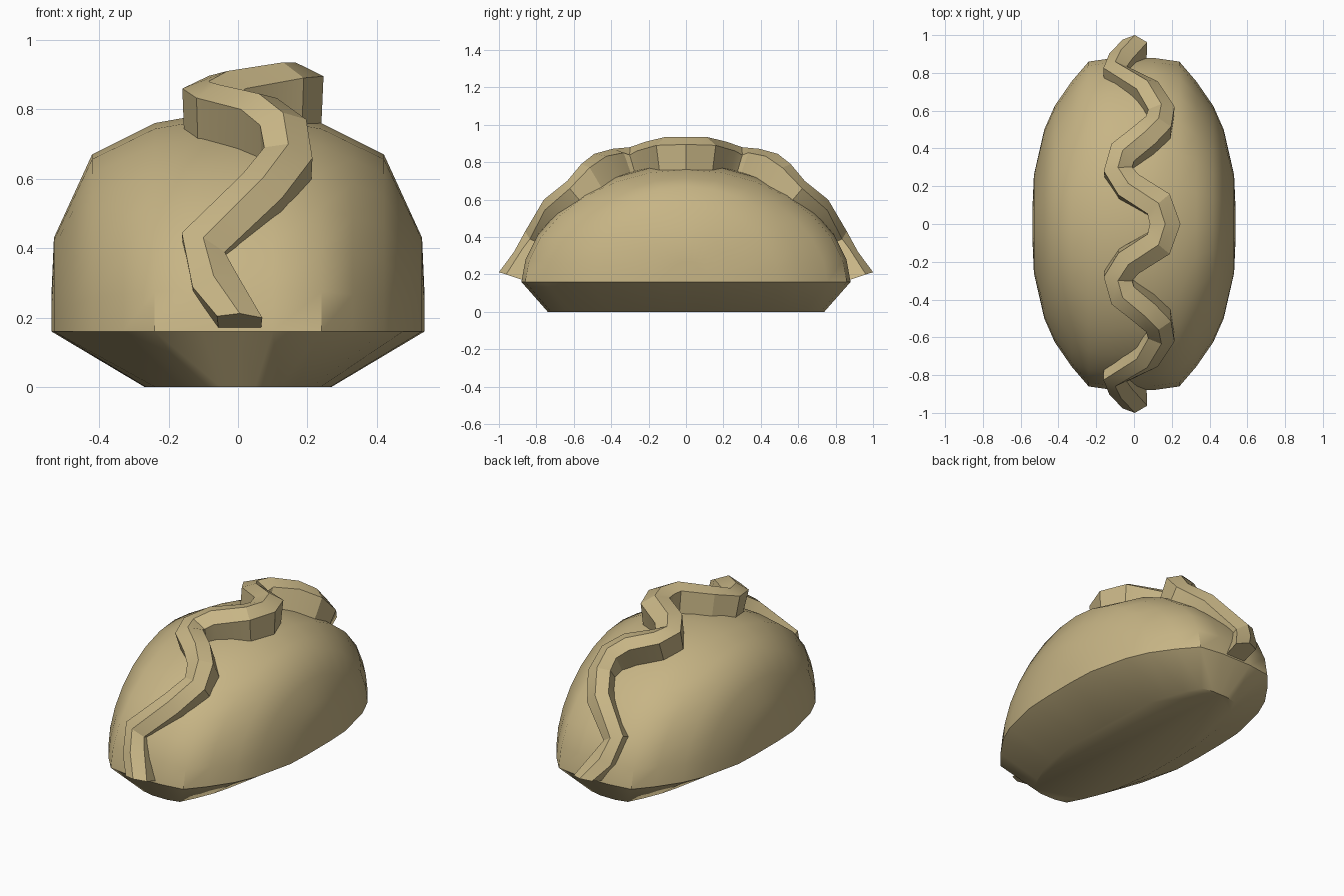
import bpy, bmesh, math
from mathutils import Vector

if "Cube" in bpy.data.objects:
    bpy.data.objects.remove(bpy.data.objects["Cube"])

dough = bpy.data.materials.new("tan dough")
dough.diffuse_color = (0.57, 0.46, 0.235, 1)
dough.use_nodes = True
dough.node_tree.nodes["Principled BSDF"].inputs["Base Color"].default_value = dough.diffuse_color


def finish(bm, name, angle):
    bmesh.ops.remove_doubles(bm, verts=bm.verts, dist=0.0005)
    bmesh.ops.recalc_face_normals(bm, faces=bm.faces)
    me = bpy.data.meshes.new(name)
    bm.to_mesh(me)
    bm.free()
    ob = bpy.data.objects.new(name, me)
    bpy.context.collection.objects.link(ob)
    me.materials.append(dough)
    bpy.ops.object.select_all(action='DESELECT')
    ob.select_set(True)
    bpy.context.view_layer.objects.active = ob
    bpy.ops.object.shade_smooth_by_angle(angle=math.radians(angle))
    return ob


# Dumpling body: half-ellipse arches side by side across x, over a tapered base
RIM = 0.16
half = [(0.537, 0.10, 0.27), (0.53, 0.26, 0.43), (0.475, 0.50, 0.55), (0.42, 0.625, 0.67),
        (0.33, 0.755, 0.715), (0.24, 0.86, 0.76), (0.10, 0.88, 0.785)]
slices = [(-x, y, z) for x, y, z in half] + [(0, 0.88, 0.79)] + half[::-1]
N = 14
bm = bmesh.new()
arches = []
for x, yr, top in slices:
    arches.append([bm.verts.new((x, -yr * math.cos(math.pi * i / N),
                                 RIM + (top - RIM) * max(0, math.sin(math.pi * i / N)) ** 1.1))
                   for i in range(N + 1)])
for a, b in zip(arches, arches[1:]):
    for i in range(N):
        bm.faces.new((a[i], a[i + 1], b[i + 1], b[i]))
bm.faces.new(arches[0])
bm.faces.new(arches[-1])
rim = [a[0] for a in arches] + [a[-1] for a in reversed(arches)]
base = [bm.verts.new((v.co.x * 0.5, v.co.y * 0.84, 0)) for v in rim]
for i in range(len(rim)):
    j = (i + 1) % len(rim)
    bm.faces.new((rim[i], rim[j], base[j], base[i]))
bm.faces.new(base)
finish(bm, "dumpling_body", 40)

# Pleated seam: a ribbon zigzagging over the arch, mirrored front to back
side_path = [(0.13, 0.11, 0.935), (-0.03, 0.215, 0.91), (-0.085, 0.30, 0.88), (-0.06, 0.39, 0.872),
             (0.06, 0.49, 0.845), (0.13, 0.56, 0.79), (0.145, 0.635, 0.70), (0.07, 0.76, 0.60),
             (-0.10, 0.86, 0.43), (-0.07, 0.92, 0.32), (0.005, 1.0, 0.212)]
path = [Vector((x, -y, z)) for x, y, z in reversed(side_path)]
path += [Vector((0.165, 0, 0.935))] + [Vector(p) for p in side_path]
profile = [(-0.065, -0.025), (0, 0), (0.065, -0.04), (0.06, -0.18), (-0.06, -0.18)]

bm = bmesh.new()
rings = []
last = len(path) - 1
for k, p in enumerate(path):
    out = Vector((0, p.y / 0.81, (p.z - RIM) / 0.56)).normalized()
    along = (path[min(k + 1, last)] - path[max(k - 1, 0)]).normalized()
    side = along.cross(out).normalized()
    if k in (0, last):
        # the tips slope down into the rim of the body
        side = Vector((1, 0, 0))
        out = Vector((0, p.y, 0.33)).normalized()
    width = 1.25 - 0.25 * abs(p.y)
    rings.append([bm.verts.new(p + side * (s * width) + out * h) for s, h in profile])
for a, b in zip(rings, rings[1:]):
    for i in range(5):
        j = (i + 1) % 5
        bm.faces.new((a[i], a[j], b[j], b[i]))
bm.faces.new(rings[0])
bm.faces.new(rings[-1])
finish(bm, "pleated_seam", 25)
